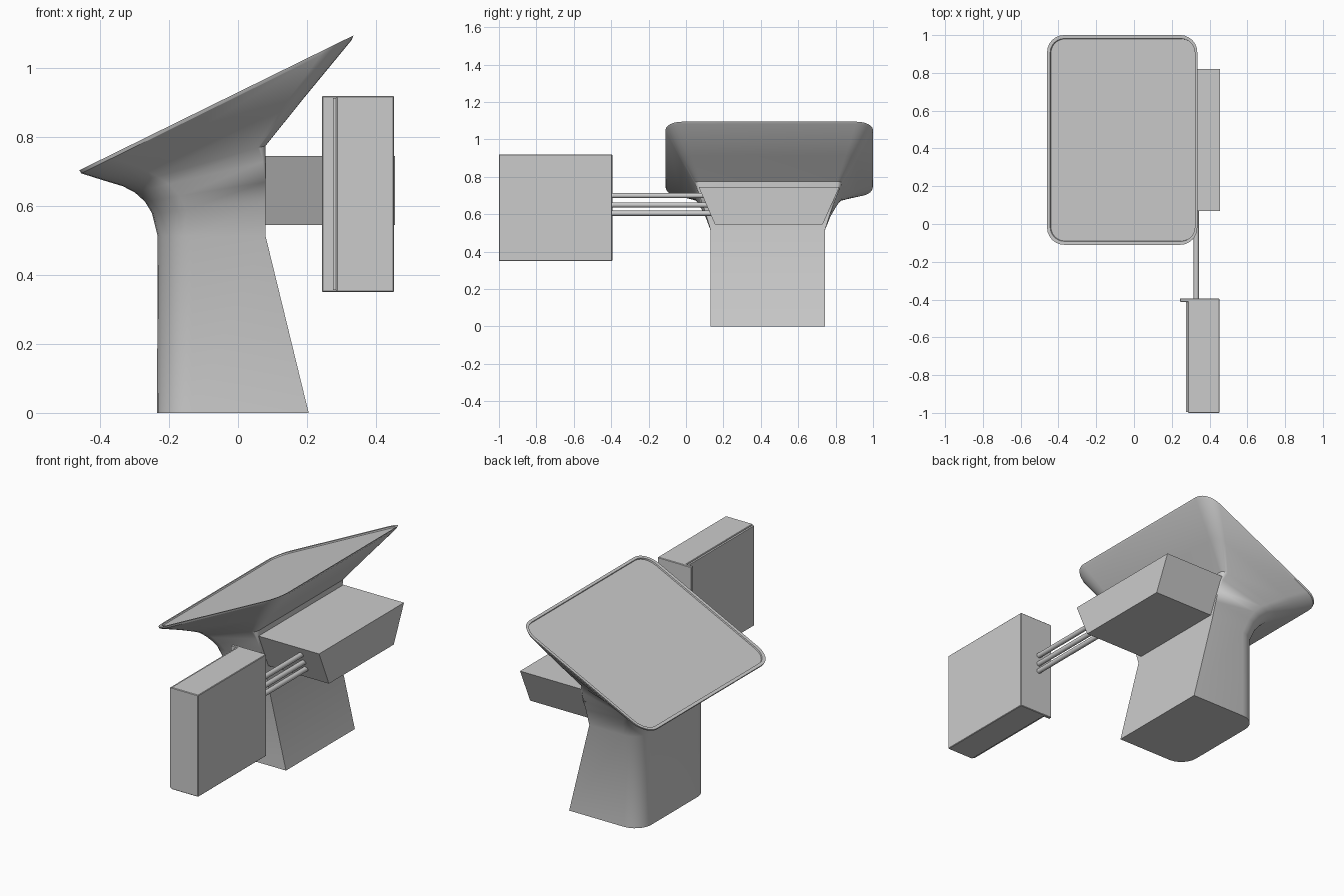
import bpy, bmesh, math
from mathutils import Vector

if "Cube" in bpy.data.objects:
    bpy.data.objects.remove(bpy.data.objects["Cube"])


def finish(bm, name, smooth=None):
    bmesh.ops.remove_doubles(bm, verts=bm.verts, dist=0.001)
    bmesh.ops.recalc_face_normals(bm, faces=bm.faces)
    me = bpy.data.meshes.new(name)
    bm.to_mesh(me)
    bm.free()
    ob = bpy.data.objects.new(name, me)
    bpy.context.collection.objects.link(ob)
    if smooth:
        bpy.ops.object.select_all(action='DESELECT')
        ob.select_set(True)
        bpy.context.view_layer.objects.active = ob
        bpy.ops.object.shade_smooth_by_angle(angle=math.radians(smooth))
    return ob


def box(name, lo, hi, bevel=0):
    bm = bmesh.new()
    bmesh.ops.create_cube(bm, size=1)
    for v in bm.verts:
        v.co = [(a + b) / 2 + c * (b - a) for a, b, c in zip(lo, hi, v.co)]
    if bevel:
        bmesh.ops.bevel(bm, geom=list(bm.edges), offset=bevel, segments=1,
                        affect='EDGES')
    return finish(bm, name)


def ring(left, right, half, r_left, r_right, yc, steps=6):
    """Rounded rectangle on the tilted plane through left and right (x, z)."""
    (xl, zl), (xr, zr) = left, right
    corners = [(xr - r_right, half - r_right, r_right, 0),
               (xl + r_left, half - r_left, r_left, 90),
               (xl + r_left, r_left - half, r_left, 180),
               (xr - r_right, r_right - half, r_right, 270)]
    pts = []
    for cx, cy, r, start in corners:
        for i in range(steps + 1):
            a = math.radians(start + 90 * i / steps)
            x = cx + r * math.cos(a)
            z = zl + (zr - zl) * (x - xl) / (xr - xl)
            pts.append(Vector((x, yc + cy + r * math.sin(a), z)))
    return pts


# Pedestal, flaring neck and tilted panel: one loft through rounded sections
S = 0.0001
sections = [
    ((-0.235, 0.0), (0.205, 0.0), 0.305, 0.10, S, 0.437),
    ((-0.233, 0.513), (0.08, 0.513), 0.305, 0.10, S, 0.437),
    ((-0.250, 0.580), (0.08, 0.61), 0.335, 0.10, S, 0.438),
    ((-0.270, 0.613), (0.08, 0.67), 0.357, 0.10, S, 0.439),
    ((-0.300, 0.640), (0.08, 0.73), 0.378, 0.10, 0.01, 0.440),
    ((-0.335, 0.658), (0.08, 0.775), 0.395, 0.10, 0.03, 0.441),
    ((-0.395, 0.676), (0.19, 0.912), 0.470, 0.10, 0.06, 0.443),
    ((-0.455, 0.695), (0.33, 1.082), 0.552, 0.09, 0.09, 0.445),
    ((-0.460, 0.704), (0.335, 1.095), 0.555, 0.09, 0.09, 0.445),
    ((-0.444, 0.711), (0.322, 1.088), 0.537, 0.075, 0.075, 0.445),
    ((-0.440, 0.705), (0.325, 1.081), 0.535, 0.075, 0.075, 0.445),
]
bm = bmesh.new()
loops = [[bm.verts.new(p) for p in ring(*s)] for s in sections]
for a, b in zip(loops, loops[1:]):
    for i in range(len(a)):
        j = (i + 1) % len(a)
        bm.faces.new((a[i], a[j], b[j], b[i]))
bm.faces.new(loops[0][::-1])
bm.faces.new(loops[-1])
finish(bm, "pedestal_and_panel", 28)

# Tapered housing behind the neck
bm = bmesh.new()
profile = [(0.155, 0.545), (0.73, 0.545), (0.82, 0.745), (0.068, 0.745)]
ends = [[bm.verts.new((x, y, z)) for y, z in profile] for x in (0.03, 0.455)]
for i in range(4):
    j = (i + 1) % 4
    bm.faces.new((ends[0][i], ends[0][j], ends[1][j], ends[1][i]))
for e in ends:
    bm.faces.new(e)
finish(bm, "rear_housing")

# Side cabinet with door panel and end flange
box("cabinet", (0.285, -1.0, 0.35), (0.453, -0.395, 0.92), 0.003)
box("cabinet_door", (0.275, -0.995, 0.356), (0.29, -0.40, 0.914))
box("cabinet_flange", (0.243, -0.412, 0.35), (0.30, -0.394, 0.92), 0.003)

# Three conduits joining cabinet and housing
for n, z in enumerate((0.605, 0.65, 0.70)):
    bm = bmesh.new()
    bmesh.ops.create_cone(bm, cap_ends=True, segments=16, radius1=0.014,
                          radius2=0.014, depth=0.55)
    for v in bm.verts:
        x, y, d = v.co
        v.co = (0.33 + x, -0.135 + d, z + y)
    finish(bm, f"conduit_{n + 1}", 40)
